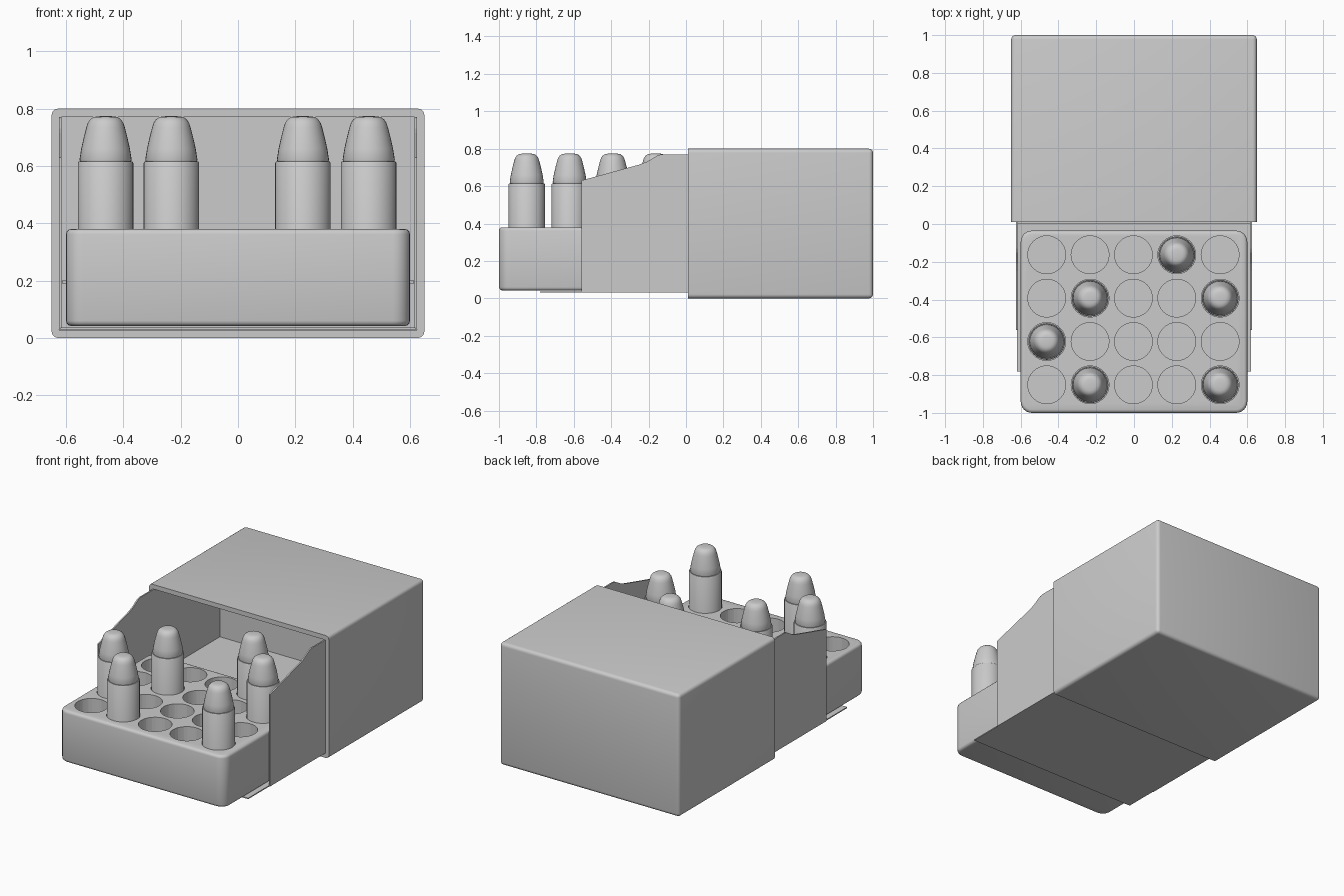
import bpy, bmesh
from math import cos, sin, pi

if "Cube" in bpy.data.objects:
    bpy.data.objects.remove(bpy.data.objects["Cube"])


def finish(name, bm, smooth=True):
    bmesh.ops.recalc_face_normals(bm, faces=bm.faces)
    me = bpy.data.meshes.new(name)
    bm.to_mesh(me)
    bm.free()
    ob = bpy.data.objects.new(name, me)
    bpy.context.collection.objects.link(ob)
    bpy.ops.object.select_all(action='DESELECT')
    ob.select_set(True)
    bpy.context.view_layer.objects.active = ob
    if smooth:
        bpy.ops.object.shade_smooth_by_angle(angle=0.6)
    return ob


def box_bm(lo, hi):
    bm = bmesh.new()
    bmesh.ops.create_cube(bm, size=1)
    for v in bm.verts:
        for i in range(3):
            v.co[i] = hi[i] if v.co[i] > 0 else lo[i]
    return bm


def bevel(bm, edges, r, seg):
    bmesh.ops.bevel(bm, geom=edges, offset=r, segments=seg, profile=0.5, affect='EDGES')


def cut(ob, cutter):
    cutter.hide_render = True
    mod = ob.modifiers.new("cut", 'BOOLEAN')
    mod.operation = 'DIFFERENCE'
    mod.solver = 'EXACT'
    mod.object = cutter
    bpy.ops.object.select_all(action='DESELECT')
    ob.select_set(True)
    bpy.context.view_layer.objects.active = ob
    bpy.ops.object.modifier_apply(modifier=mod.name)
    bpy.data.objects.remove(cutter)
    bpy.ops.object.shade_smooth_by_angle(angle=0.6)


def lathe(bm, profile, x, y, seg=32):
    rings = []
    for r, z in profile:
        rings.append([bm.verts.new((x + r * cos(2 * pi * i / seg), y + r * sin(2 * pi * i / seg), z))
                      for i in range(seg)])
    for a, b in zip(rings, rings[1:]):
        for i in range(seg):
            j = (i + 1) % seg
            bm.faces.new((a[i], a[j], b[j], b[i]))
    bm.faces.new(rings[0])
    bm.faces.new(rings[-1])


# Outer carton, open at the front, with rounded edges elsewhere
bm = box_bm((-0.65, 0.01, 0), (0.65, 1, 0.8))
bevel(bm, [e for e in bm.edges if not all(v.co.y < 0.1 for v in e.verts)], 0.022, 4)
carton = finish("outer_carton", bm)
cut(carton, finish("carton_cutter", box_bm((-0.625, -0.2, 0.028), (0.625, 0.97, 0.77)), False))

# Inner sleeve: sloped side panels
side = [(-0.56, 0.03), (-0.56, 0.63), (-0.25, 0.715), (-0.21, 0.73), (-0.15, 0.765),
        (-0.13, 0.77), (0.7, 0.77), (0.7, 0.03)]
for s, label in ((-1, "left"), (1, "right")):
    bm = bmesh.new()
    f = bm.faces.new([bm.verts.new((s * 0.615, y, z)) for y, z in side])
    ext = bmesh.ops.extrude_face_region(bm, geom=[f])
    bmesh.ops.translate(bm, vec=(s * 0.009, 0, 0),
                        verts=[v for v in ext["geom"] if isinstance(v, bmesh.types.BMVert)])
    finish("sleeve_side_" + label, bm, False)

# Sleeve bottom flap, rear panel and raised inner floor
finish("sleeve_bottom", box_bm((-0.62, -0.78, 0.03), (0.62, 0.7, 0.037)), False)
finish("sleeve_back", box_bm((-0.62, 0.69, 0.03), (0.62, 0.7, 0.77)), False)
finish("sleeve_floor", box_bm((-0.614, 0.0, 0.19), (0.614, 0.69, 0.2)), False)

# Tray with rounded corners
bm = box_bm((-0.6, -1, 0.042), (0.6, -0.035, 0.38))
bevel(bm, [e for e in bm.edges if abs(e.verts[0].co.z - e.verts[1].co.z) > 0.1], 0.06, 6)
bevel(bm, [e for e in bm.edges if abs(e.verts[0].co.z - e.verts[1].co.z) < 0.01], 0.018, 3)
tray = finish("tray", bm)

# Grid of round holes in the tray
XS = [-0.462 + 0.2295 * i for i in range(5)]
YS = [-0.163 - 0.2295 * i for i in range(4)]
bm = bmesh.new()
for x in XS:
    for y in YS:
        lathe(bm, [(0.1, 0.07), (0.1, 0.5)], x, y)
cut(tray, finish("hole_cutter", bm, False))

# Rounds standing in some of the holes
ROUND = [(0.085, 0.072), (0.097, 0.084), (0.097, 0.61), (0.094, 0.615), (0.089, 0.615),
         (0.091, 0.622), (0.085, 0.66), (0.076, 0.70), (0.067, 0.735), (0.062, 0.75),
         (0.054, 0.762), (0.043, 0.77), (0.03, 0.773), (0.01, 0.774)]
for n, (i, j) in enumerate([(3, 0), (1, 1), (4, 1), (0, 2), (1, 3), (4, 3)]):
    bm = bmesh.new()
    lathe(bm, ROUND, XS[i], YS[j])
    finish("round_%d" % (n + 1), bm)
